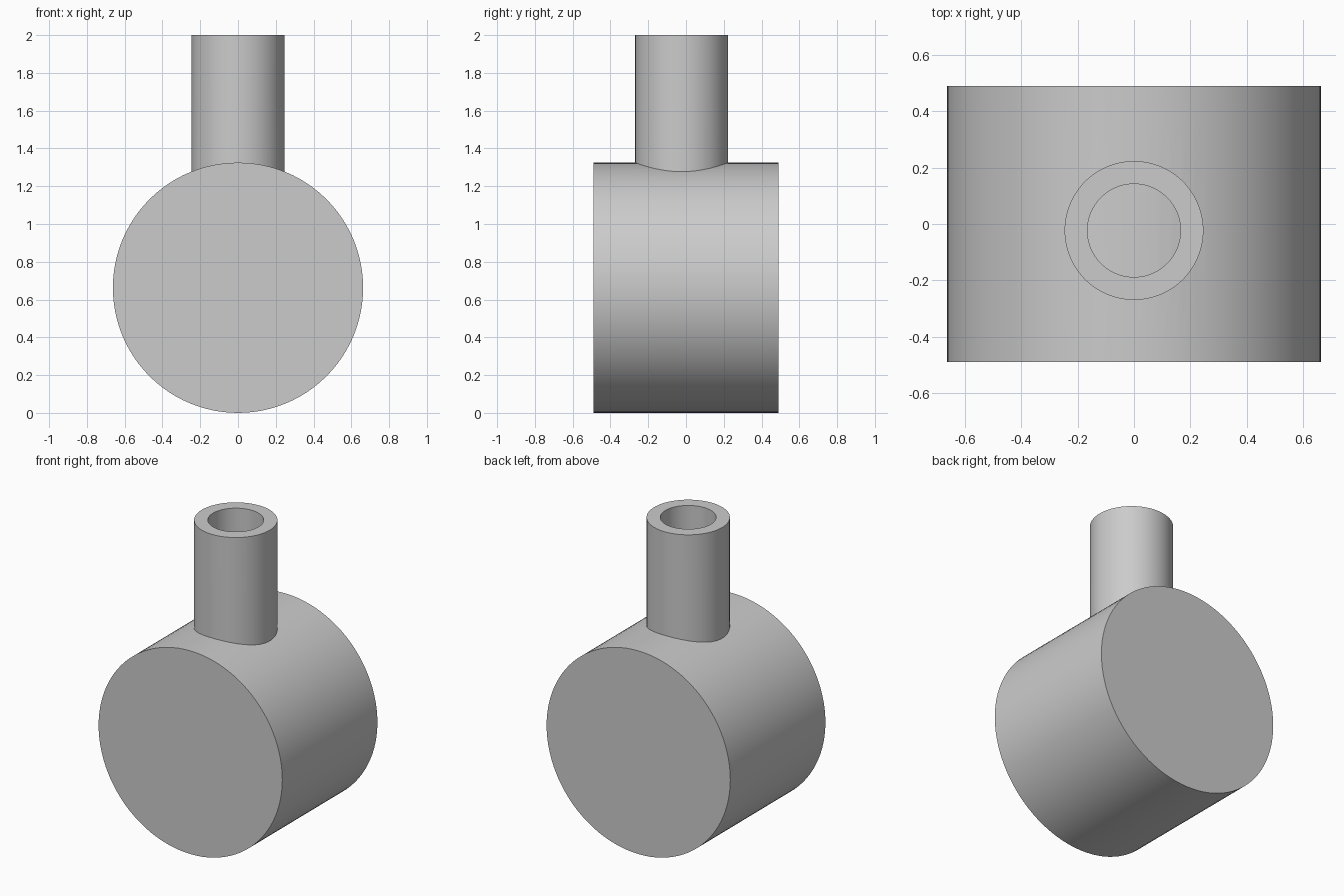
import bpy
import bmesh
from math import pi, radians
from mathutils import Matrix, Vector

default = bpy.data.objects.get("Cube")
if default:
    bpy.data.objects.remove(default, do_unlink=True)

DRUM_R, DRUM_LENGTH = 0.6625, 0.98
NECK_R, BORE_R, NECK_Y = 0.246, 0.165, -0.023
TOP, NECK_FOOT = 2.0, 1.0
SIDES = 96

grey = bpy.data.materials.new("plain grey")
grey.use_nodes = True
grey.diffuse_color = (0.6, 0.6, 0.6, 1)
grey.node_tree.nodes["Principled BSDF"].inputs["Base Color"].default_value = grey.diffuse_color


def make_object(name, bm):
    bmesh.ops.recalc_face_normals(bm, faces=bm.faces)
    mesh = bpy.data.meshes.new(name)
    bm.to_mesh(mesh)
    bm.free()
    mesh.materials.append(grey)
    obj = bpy.data.objects.new(name, mesh)
    bpy.context.collection.objects.link(obj)
    return obj


# Drum: a solid cylinder lying front to back
bm = bmesh.new()
bmesh.ops.create_cone(
    bm, cap_ends=True, segments=SIDES, radius1=DRUM_R, radius2=DRUM_R, depth=DRUM_LENGTH,
    matrix=Matrix.Translation((0, 0, DRUM_R)) @ Matrix.Rotation(pi / 2, 4, "X"))
drum = make_object("drum_with_neck", bm)

# Neck: an open tube, its wall section spun round the vertical axis
bm = bmesh.new()
section = [(BORE_R, NECK_FOOT), (NECK_R, NECK_FOOT), (NECK_R, TOP), (BORE_R, TOP)]
verts = [bm.verts.new((r, NECK_Y, z)) for r, z in section]
edges = [bm.edges.new((verts[i - 1], verts[i])) for i in range(len(verts))]
bmesh.ops.spin(bm, geom=verts + edges, cent=Vector((0, NECK_Y, 0)), axis=Vector((0, 0, 1)),
               angle=2 * pi, steps=SIDES)
bmesh.ops.remove_doubles(bm, verts=bm.verts, dist=0.0001)
neck = make_object("neck", bm)

# Join the neck to the drum; the bore ends on the drum's surface
join = drum.modifiers.new("join_neck", "BOOLEAN")
join.operation = "UNION"
join.solver = "EXACT"
join.object = neck
bpy.ops.object.select_all(action="DESELECT")
drum.select_set(True)
bpy.context.view_layer.objects.active = drum
bpy.ops.object.modifier_apply(modifier=join.name)
bpy.data.objects.remove(neck, do_unlink=True)

bpy.ops.object.shade_smooth_by_angle(angle=radians(30))
